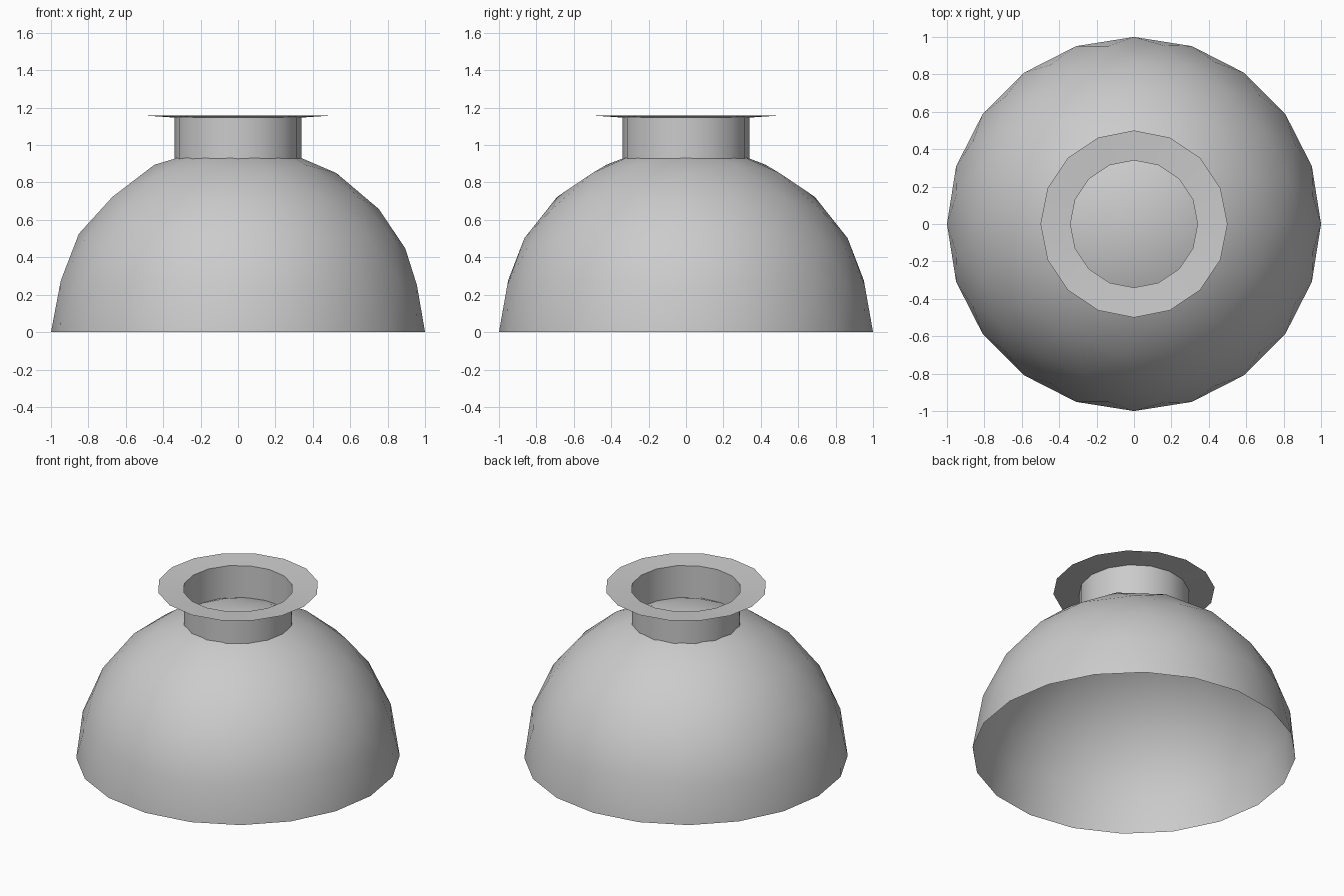
import bpy, bmesh, math

if "Cube" in bpy.data.objects:
    bpy.data.objects.remove(bpy.data.objects["Cube"])


def finish(bm, name, angle):
    mesh = bpy.data.meshes.new(name)
    bm.to_mesh(mesh)
    bm.free()
    obj = bpy.data.objects.new(name, mesh)
    bpy.context.collection.objects.link(obj)
    bpy.ops.object.select_all(action='DESELECT')
    obj.select_set(True)
    bpy.context.view_layer.objects.active = obj
    bpy.ops.object.shade_smooth_by_angle(angle=math.radians(angle))
    return obj


# Dome: upper half of an icosphere, open underneath
bm = bmesh.new()
bmesh.ops.create_icosphere(bm, subdivisions=3, radius=1)
bmesh.ops.delete(bm, geom=[v for v in bm.verts if v.co.z < -0.001], context='VERTS')
finish(bm, "dome", 40)

# Collar with a thin, slightly upturned flange: 16-sided open profile
SIDES = 16
profile = [(0.34, 0.925), (0.34, 1.147), (0.5, 1.158)]
bm = bmesh.new()
rings = [[bm.verts.new((r * math.cos(2 * math.pi * i / SIDES),
                        r * math.sin(2 * math.pi * i / SIDES), z))
          for i in range(SIDES)] for r, z in profile]
for a, b in zip(rings, rings[1:]):
    for i in range(SIDES):
        j = (i + 1) % SIDES
        bm.faces.new((a[i], a[j], b[j], b[i]))
finish(bm, "collar_flange", 40)
